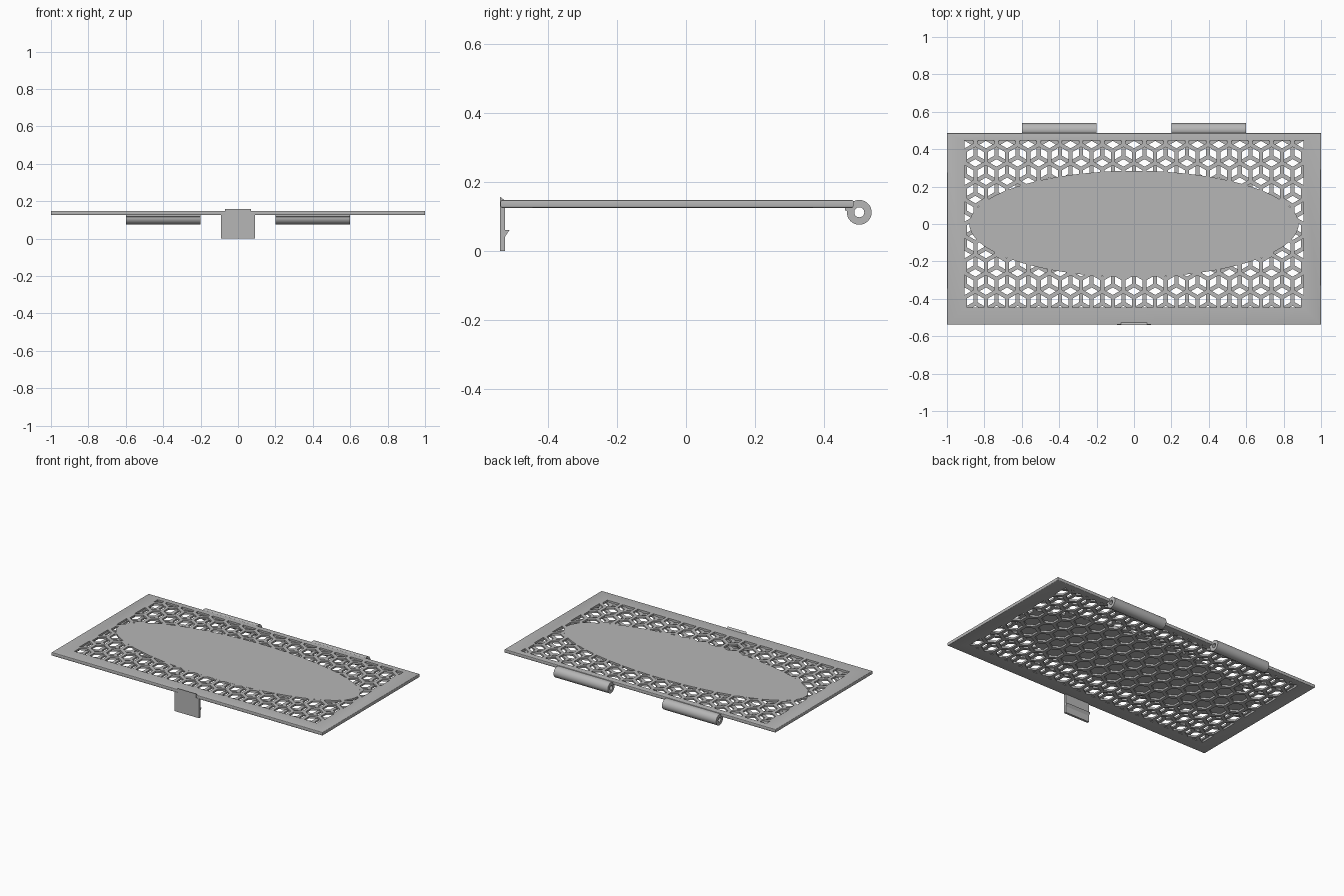
import bpy, bmesh, math
from mathutils import Vector

if "Cube" in bpy.data.objects:
    bpy.data.objects.remove(bpy.data.objects["Cube"], do_unlink=True)

GREY = bpy.data.materials.new("matte grey")
GREY.use_nodes = True
GREY.diffuse_color = (0.47, 0.47, 0.47, 1)
GREY.node_tree.nodes["Principled BSDF"].inputs["Base Color"].default_value = (0.47, 0.47, 0.47, 1)

BASE, TOP = 0.125, 0.148
MID = (BASE + TOP) / 2
WIN_X, WIN_Y = 0.905, 0.447      # half size of the lattice window
OVAL_X, OVAL_Y = 0.88, 0.284     # radii of the solid oval
PITCH, WALL = 2 * WIN_X / 16, 0.022


def finish(bm, name, smooth=False):
    bmesh.ops.recalc_face_normals(bm, faces=bm.faces)
    mesh = bpy.data.meshes.new(name)
    bm.to_mesh(mesh)
    bm.free()
    obj = bpy.data.objects.new(name, mesh)
    bpy.context.collection.objects.link(obj)
    mesh.materials.append(GREY)
    if smooth:
        bpy.ops.object.select_all(action='DESELECT')
        obj.select_set(True)
        bpy.context.view_layer.objects.active = obj
        bpy.ops.object.shade_smooth_by_angle(angle=math.radians(35))
    return obj


def thicken(bm, offset):
    """Turn the flat faces into a closed solid."""
    res = bmesh.ops.extrude_face_region(bm, geom=bm.faces[:], use_keep_orig=True)
    moved = [g for g in res["geom"] if isinstance(g, bmesh.types.BMVert)]
    bmesh.ops.translate(bm, verts=moved, vec=Vector(offset))


def ring(bm, outer, inner):
    """Flat faces between two loops of the same length."""
    a = [bm.verts.new(p) for p in outer]
    b = [bm.verts.new(p) for p in inner]
    n = len(a)
    for i in range(n):
        j = (i + 1) % n
        bm.faces.new((a[i], a[j], b[j], b[i]))


def bar(name, profile, x0, x1):
    """Extrude a side profile of (y, z) points along x."""
    bm = bmesh.new()
    bm.faces.new([bm.verts.new((x0, y, z)) for y, z in profile])
    thicken(bm, (x1 - x0, 0, 0))
    return finish(bm, name)


def circle(rx, ry, n, turn=0.0):
    return [(rx * math.cos(turn + math.tau * i / n),
             ry * math.sin(turn + math.tau * i / n)) for i in range(n)]


# Rectangular frame with rounded outer rim
def rect(x, y0, y1):
    return [(-x, y0, BASE), (x, y0, BASE), (x, y1, BASE), (-x, y1, BASE)]


bm = bmesh.new()
ring(bm, rect(1, -0.538, 0.486), rect(WIN_X, -WIN_Y, WIN_Y))
thicken(bm, (0, 0, TOP - BASE))


def on_rim(v):
    return abs(v.co.x) > 0.99


rim = [e for e in bm.edges if all(on_rim(v) for v in e.verts)
       and abs(e.verts[0].co.z - e.verts[1].co.z) < 0.001]
bmesh.ops.bevel(bm, geom=rim, offset=0.005, segments=3, profile=0.5, affect='EDGES')
finish(bm, "frame", smooth=True)


# Two stacked honeycomb layers, the upper shifted by one cell side
def honeycomb(name, z0, z1, shift, skip_oval):
    side = PITCH / math.sqrt(3)
    inner = side - WALL / math.sqrt(3)
    bm = bmesh.new()
    for row in range(-6, 7):
        for col in range(-10, 11):
            cx = (col + (row % 2) / 2) * PITCH
            cy = row * side * 1.5 + shift * side
            hexes = [[(cx + x, cy + y, z0) for x, y in circle(r, r, 6, math.pi / 6)]
                     for r in (side, inner)]
            covered = all((x / OVAL_X) ** 2 + (y / OVAL_Y) ** 2 < 0.98
                          for x, y, _ in hexes[0])
            if not (skip_oval and covered):
                ring(bm, *hexes)
    bmesh.ops.remove_doubles(bm, verts=bm.verts, dist=0.0005)
    for normal, dist in (((1, 0, 0), WIN_X), ((-1, 0, 0), WIN_X),
                         ((0, 1, 0), WIN_Y), ((0, -1, 0), WIN_Y)):
        bmesh.ops.bisect_plane(bm, geom=bm.verts[:] + bm.edges[:] + bm.faces[:],
                               plane_co=Vector(normal) * dist, plane_no=normal,
                               clear_outer=True)
    thicken(bm, (0, 0, z1 - z0))
    finish(bm, name)


honeycomb("lower_honeycomb", BASE, MID, 0, False)
honeycomb("upper_honeycomb", MID, TOP, 1, True)

# Solid oval panel on top of the lower honeycomb
bm = bmesh.new()
bm.faces.new([bm.verts.new((x, y, MID)) for x, y in circle(OVAL_X, OVAL_Y, 96)])
thicken(bm, (0, 0, TOP - MID + 0.0003))
finish(bm, "oval_panel", smooth=True)

# Hinge knuckles on the back edge, each with a small gusset
for label, x0 in (("left", 0.2), ("right", -0.6)):
    bm = bmesh.new()
    loops = [[(x0, 0.503 + y, 0.112 + z) for y, z in circle(r, r, 40)]
             for r in (0.036, 0.0145)]
    ring(bm, *loops)
    thicken(bm, (0.4, 0, 0))
    finish(bm, label + "_hinge_knuckle", smooth=True)
    bar(label + "_hinge_gusset",
        [(0.462, 0.127), (0.462, 0.118), (0.472, 0.114), (0.484, 0.127)],
        x0, x0 + 0.4)

# Front clip: hanging tongue, catch on its inside, thumb lip on top
bar("clip_tongue", [(-0.54, 0), (-0.525, 0), (-0.525, 0.13), (-0.54, 0.13)], -0.09, 0.09)
bar("clip_catch", [(-0.526, 0.04), (-0.513, 0.06), (-0.526, 0.06)], -0.09, 0.09)
bar("clip_lip", [(-0.54, 0.13), (-0.528, 0.13), (-0.526, 0.147), (-0.54, 0.157)],
    -0.07, 0.07)
